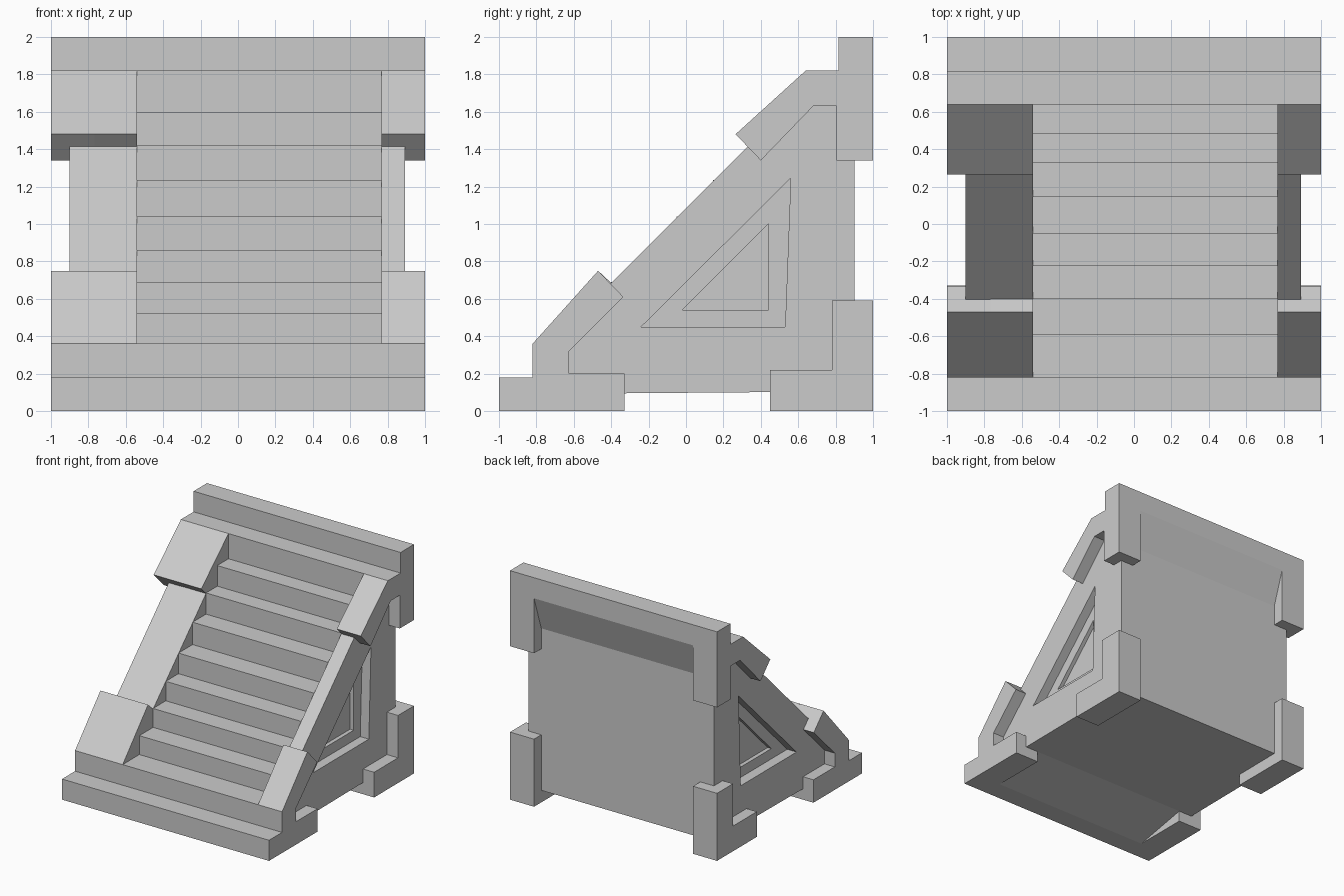
import bpy, bmesh

if "Cube" in bpy.data.objects:
    bpy.data.objects.remove(bpy.data.objects["Cube"])


def extrude_profile(name, profile, x0, x1):
    """Solid made by extruding a (y, z) outline from x0 to x1."""
    bm = bmesh.new()
    face = bm.faces.new([bm.verts.new((x0, y, z)) for y, z in profile])
    ext = bmesh.ops.extrude_face_region(bm, geom=[face])
    verts = [g for g in ext["geom"] if isinstance(g, bmesh.types.BMVert)]
    bmesh.ops.translate(bm, verts=verts, vec=(x1 - x0, 0, 0))
    bmesh.ops.recalc_face_normals(bm, faces=bm.faces)
    mesh = bpy.data.meshes.new(name)
    bm.to_mesh(mesh)
    bm.free()
    obj = bpy.data.objects.new(name, mesh)
    bpy.context.collection.objects.link(obj)
    return obj


def cut(target, cutter):
    """Subtract the cutter, then discard it."""
    cutter.hide_render = True
    mod = target.modifiers.new("recess", "BOOLEAN")
    mod.operation, mod.solver, mod.object = "DIFFERENCE", "EXACT", cutter
    bpy.context.view_layer.objects.active = target
    bpy.ops.object.modifier_apply(modifier=mod.name)
    bpy.data.objects.remove(cutter)


INNER = 0.768          # inner face of the side trims
STAIR_LEFT = -0.54     # left edge of the steps

# Outline shared by every full-width slice: sill, top beam, back and underside
front = [(-0.82, 0), (-1, 0), (-1, 0.18), (-0.82, 0.18), (-0.82, 0.36)]
rear = [(0.64, 1.82), (0.815, 1.82), (0.815, 2), (1, 2), (1, 1.82),
        (0.9, 1.52), (0.9, 0.105), (-0.33, 0.095)]

# Stair core
riser_y = [-0.59, -0.40, -0.225, -0.05, 0.145, 0.33, 0.485, 0.64]
tread_z = [0.36, 0.525, 0.69, 0.86, 1.04, 1.235, 1.42, 1.60, 1.82]
steps = []
for i, y in enumerate(riser_y):
    steps += [(y, tread_z[i]), (y, tread_z[i + 1])]
extrude_profile("stairs", front + steps + rear[1:], STAIR_LEFT, INNER)

# Wide left ramp beside the steps
ramp = [(-0.47, 0.75), (-0.40, 0.685), (0.33, 1.415), (0.265, 1.48)]
extrude_profile("left_ramp", front + ramp + rear, -INNER, STAIR_LEFT)

# Side walls, trims and feet
wall = [(-0.7, 0.095), (-0.7, 0.385), (0.6, 1.685), (0.9, 1.685), (0.9, 0.105), (-0.33, 0.095)]
lower_trim = [(-1, 0), (-1, 0.18), (-0.82, 0.18), (-0.82, 0.36), (-0.47, 0.75),
              (-0.335, 0.61), (-0.625, 0.32), (-0.625, 0.2), (-0.33, 0.2), (-0.33, 0)]
upper_trim = [(0.815, 2), (1, 2), (1, 1.34), (0.805, 1.34), (0.805, 1.63), (0.68, 1.63),
              (0.4, 1.34), (0.265, 1.48), (0.64, 1.82), (0.815, 1.82)]
back_foot = [(0.45, 0), (0.45, 0.22), (0.78, 0.22), (0.78, 0.59), (1, 0.59), (1, 0)]
outer_panel = [(-0.24, 0.45), (0.53, 0.45), (0.56, 1.245)]
inner_panel = [(-0.02, 0.54), (0.44, 0.54), (0.44, 1.0)]

for side, s, wall_x in (("left", -1, 0.9), ("right", 1, 0.893)):
    body = extrude_profile(side + "_wall", wall, s * INNER, s * wall_x)
    # Stepped triangular recess
    cut(body, extrude_profile("outer_cutter", outer_panel, s * 0.81, s * 1.1))
    cut(body, extrude_profile("inner_cutter", inner_panel, s * 0.775, s * 1.1))
    for part, profile in (("lower_trim", lower_trim), ("upper_trim", upper_trim),
                          ("back_foot", back_foot)):
        extrude_profile(f"{side}_{part}", profile, s * INNER, s * 1.0)
